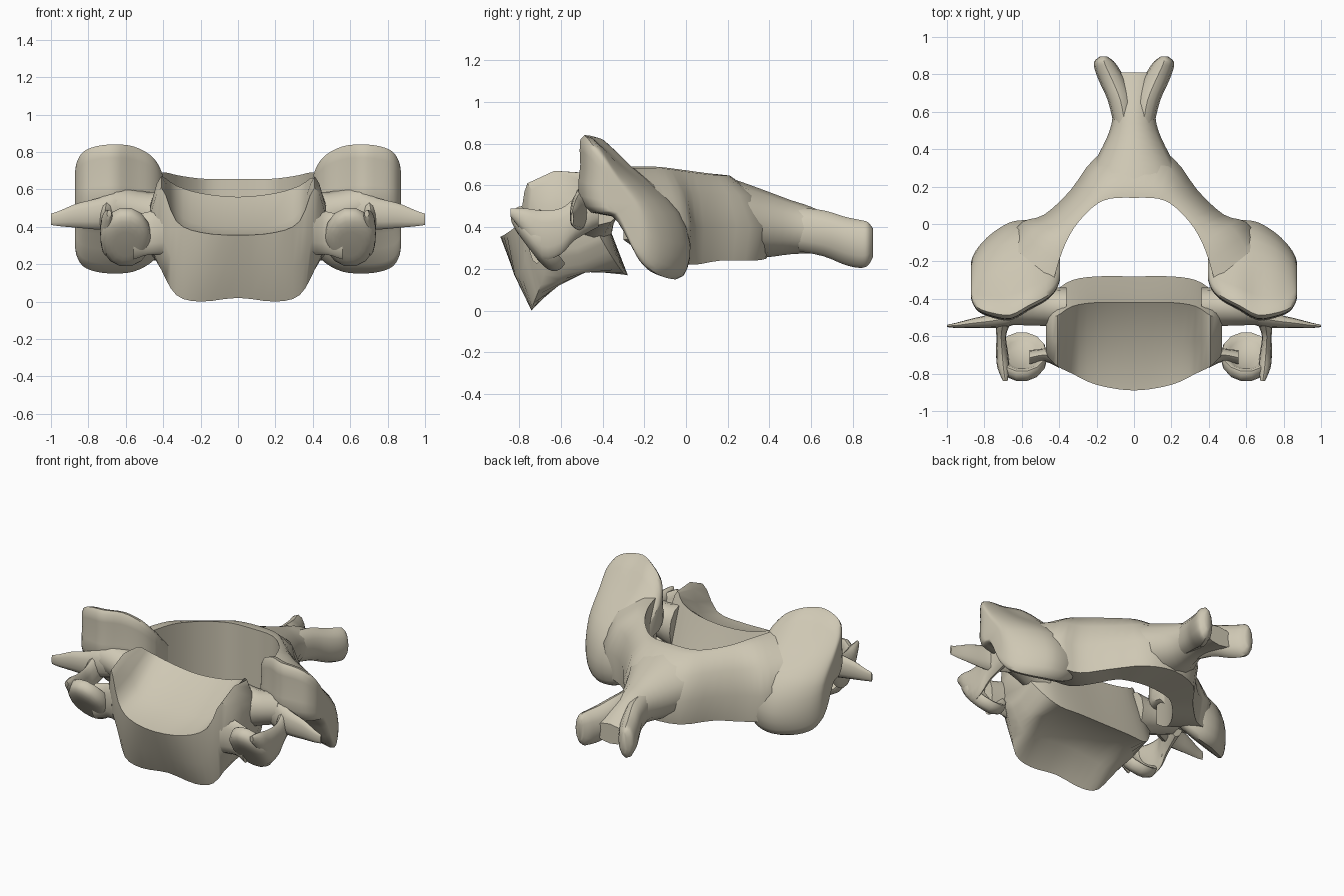
import bpy, bmesh
from math import radians, cos, sin, pi
from mathutils import Vector as V

cube = bpy.data.objects.get("Cube")
if cube:
    bpy.data.objects.remove(cube, do_unlink=True)

COLOUR = (0.62, 0.575, 0.455, 1)
bone = bpy.data.materials.new("bone_ivory")
bone.use_nodes = True
bone.diffuse_color = COLOUR
shader = bone.node_tree.nodes["Principled BSDF"]
shader.inputs["Base Color"].default_value = COLOUR
shader.inputs["Roughness"].default_value = 0.8


def spline(a, b, c, d, t):
    """Smooth curve through b and c."""
    return b + 0.5 * t * (c - a + t * (2 * a - 5 * b + 4 * c - d + t * (3 * (b - c) + d - a)))


def densify(items, steps, closed=False):
    """Insert smooth in-between rows; each item is a list of vectors."""
    n, result = len(items), []
    for i in range(n if closed else n - 1):
        picks = [i - 1, i, i + 1, i + 2]
        picks = [p % n if closed else min(max(p, 0), n - 1) for p in picks]
        for s in range(steps):
            rows = zip(*(items[p] for p in picks))
            result.append([spline(*row, s / steps) for row in rows])
    return result if closed else result + [items[-1]]


def round_ring(ring, steps):
    return [row[0] for row in densify([[p] for p in ring], steps, closed=True)]


def flip(ring):
    return [V((-p.x, p.y, p.z)) for p in ring]


def loft(name, rings, steps=3, ring_steps=1, paired=True, angle=42):
    """Skin a run of rings into one smooth part, paired left and right if asked."""
    if ring_steps > 1:
        rings = [round_ring(r, ring_steps) for r in rings]
    rings = densify(rings, steps)
    bm = bmesh.new()
    rows = [[bm.verts.new(p) for p in r] for r in rings]
    n = len(rows[0])
    for low, high in zip(rows, rows[1:]):
        for i in range(n):
            j = (i + 1) % n
            bm.faces.new((low[i], low[j], high[j], high[i]))
    bm.faces.new(rows[0])
    bm.faces.new(rows[-1])
    bmesh.ops.recalc_face_normals(bm, faces=bm.faces)
    mesh = bpy.data.meshes.new(name)
    bm.to_mesh(mesh)
    bm.free()
    mesh.materials.append(bone)
    obj = bpy.data.objects.new(name, mesh)
    bpy.context.collection.objects.link(obj)
    bpy.ops.object.select_all(action="DESELECT")
    obj.select_set(True)
    bpy.context.view_layer.objects.active = obj
    bpy.ops.object.shade_smooth_by_angle(angle=radians(angle))
    if paired:
        obj.modifiers.new("Mirror", "MIRROR")


def loft_across(name, rings, **options):
    """Loft from one side to the other; rings start at the middle."""
    loft(name, [flip(r) for r in reversed(rings[1:])] + rings, paired=False, **options)


def oval(centre, u, v, n=12):
    return [V(centre) + V(u) * cos(2 * pi * i / n) + V(v) * sin(2 * pi * i / n) for i in range(n)]


def bar_x(name, stations, **options):
    """Bar along x: stations of x, y, z, half depth, half height."""
    loft(name, [oval((x, y, z), (0, a, 0), (0, 0, b)) for x, y, z, a, b in stations], **options)


def bar_y(name, stations, **options):
    """Bar along y: stations of x, y, z, half width, half height."""
    loft(name, [oval((x, y, z), (a, 0, 0), (0, 0, b)) for x, y, z, a, b in stations], **options)


# Vertebral body: saddle-shaped top with raised side rims, hollow underside.
# Each slice runs top front-to-back, down the back, then along the base.
body = {
    0.0: [(-.89, .355), (-.65, .40), (-.42, .56), (-.36, .38), (-.28, .17), (-.46, .22), (-.63, .17), (-.74, .02), (-.82, .18)],
    0.2: [(-.86, .37), (-.65, .41), (-.42, .58), (-.36, .38), (-.28, .17), (-.46, .21), (-.63, .15), (-.74, 0), (-.82, .17)],
    0.33: [(-.8, .43), (-.63, .48), (-.44, .62), (-.37, .4), (-.3, .18), (-.47, .19), (-.61, .12), (-.73, .035), (-.78, .2)],
    0.41: [(-.76, .61), (-.63, .67), (-.49, .66), (-.4, .45), (-.35, .25), (-.5, .19), (-.6, .17), (-.68, .17), (-.76, .35)],
    0.47: [(-.7, .46), (-.62, .5), (-.5, .52), (-.43, .45), (-.41, .35), (-.52, .3), (-.6, .29), (-.66, .3), (-.7, .38)],
}
loft_across("vertebral_body", [[V((x, y, z)) for y, z in pts] for x, pts in body.items()])

# Articular pillars: one side profile, squeezed toward the inner and outer edges.
# Stations give x, front limit, back limit and relative height.
profile = [(-.51, .82), (-.45, .83), (-.3, .7), (-.15, .585), (-.03, .47), (.025, .32), (.01, .2),
           (-.04, .15), (-.13, .2), (-.25, .36), (-.34, .45), (-.46, .47), (-.52, .55), (-.51, .7)]
rings = []
for x, front, back, size in ((.395, -.3, -.08, .45), (.42, -.36, -.03, .66), (.47, -.41, 0, .84),
                             (.56, -.46, .02, .97), (.66, -.515, .01, 1), (.76, -.5, -.05, .97),
                             (.83, -.47, -.12, .88), (.865, -.42, -.18, .7), (.872, -.38, -.22, .5)):
    scale = (back - front) / .545
    rings.append([V((x, front + (y + .52) * scale, .49 + (z - .49) * size)) for y, z in profile])
loft("articular_pillars", rings, ring_steps=2)

# Laminae: sloping plates that close the canal behind
rings = []
for inner, outer, low, top in (((0, .14), (0, .42), .25, .655), ((.13, .135), (.2, .36), .24, .655),
                               ((.22, .09), (.34, .18), .24, .66), ((.32, -.02), (.48, .05), .22, .675),
                               ((.385, -.15), (.6, .01), .24, .69), ((.43, -.3), (.68, -.1), .34, .69)):
    a, b = V((*inner, 0)), V((*outer, 0))
    rows = ((0, 0), (0, .5), (0, 1), (.25, .98), (.72, .75), (1, .4), (.88, 0))
    rings.append([a.lerp(b, t) + V((0, 0, low + (top - low) * h)) for t, h in rows])
loft_across("lamina_arch", rings, angle=50)

# Spinous process with a forked end
bar_y("spinous_process", [(0, .18, .45, .28, .195), (0, .27, .435, .245, .18), (0, .38, .415, .185, .16),
                          (0, .5, .4, .13, .13), (0, .6, .385, .113, .112), (0, .7, .355, .125, .092),
                          (0, .81, .31, .12, .065)], paired=False)
bar_y("spinous_fork_tips", [(.05, .54, .39, .06, .105), (.072, .66, .37, .068, .11),
                            (.112, .76, .335, .073, .115), (.145, .83, .32, .066, .115),
                            (.16, .87, .32, .052, .105), (.162, .895, .325, .02, .07)])

# Pedicles joining the body to the pillars
bar_x("pedicles", [(.36, -.45, .45, .11, .15), (.48, -.44, .47, .105, .115), (.66, -.42, .52, .12, .11)])

# Front tubercles: cupped, tilted discs
normal, slope = V((0, -.79, -.61)), V((0, -.11, .145))
disc = ((-.005, .55), (-.04, .88), (-.03, 1), (.015, 1), (.045, .8), (.055, .45))
loft("front_tubercles", [oval(V((.6, -.715, .34)) + normal * d, V((.135, 0, 0)) * r, slope * r, 14)
                         for d, r in disc], steps=2)

# Roots and walls around the side openings
bar_x("front_roots", [(.4, -.71, .38, .06, .13), (.48, -.7, .365, .035, .115), (.56, -.715, .345, .04, .12)])
bar_y("side_walls", [(.688, -.84, .47, .012, .02), (.698, -.77, .425, .032, .065),
                     (.705, -.69, .365, .032, .115), (.71, -.6, .38, .026, .11),
                     (.7, -.53, .44, .04, .1), (.68, -.42, .5, .06, .1)])

# Pointed side processes
bar_x("side_processes", [(.56, -.45, .5, .06, .1), (.66, -.49, .49, .055, .1), (.74, -.515, .47, .04, .085),
                         (.86, -.53, .46, .026, .065), (.95, -.542, .445, .014, .042),
                         (1, -.545, .44, .006, .03)])
